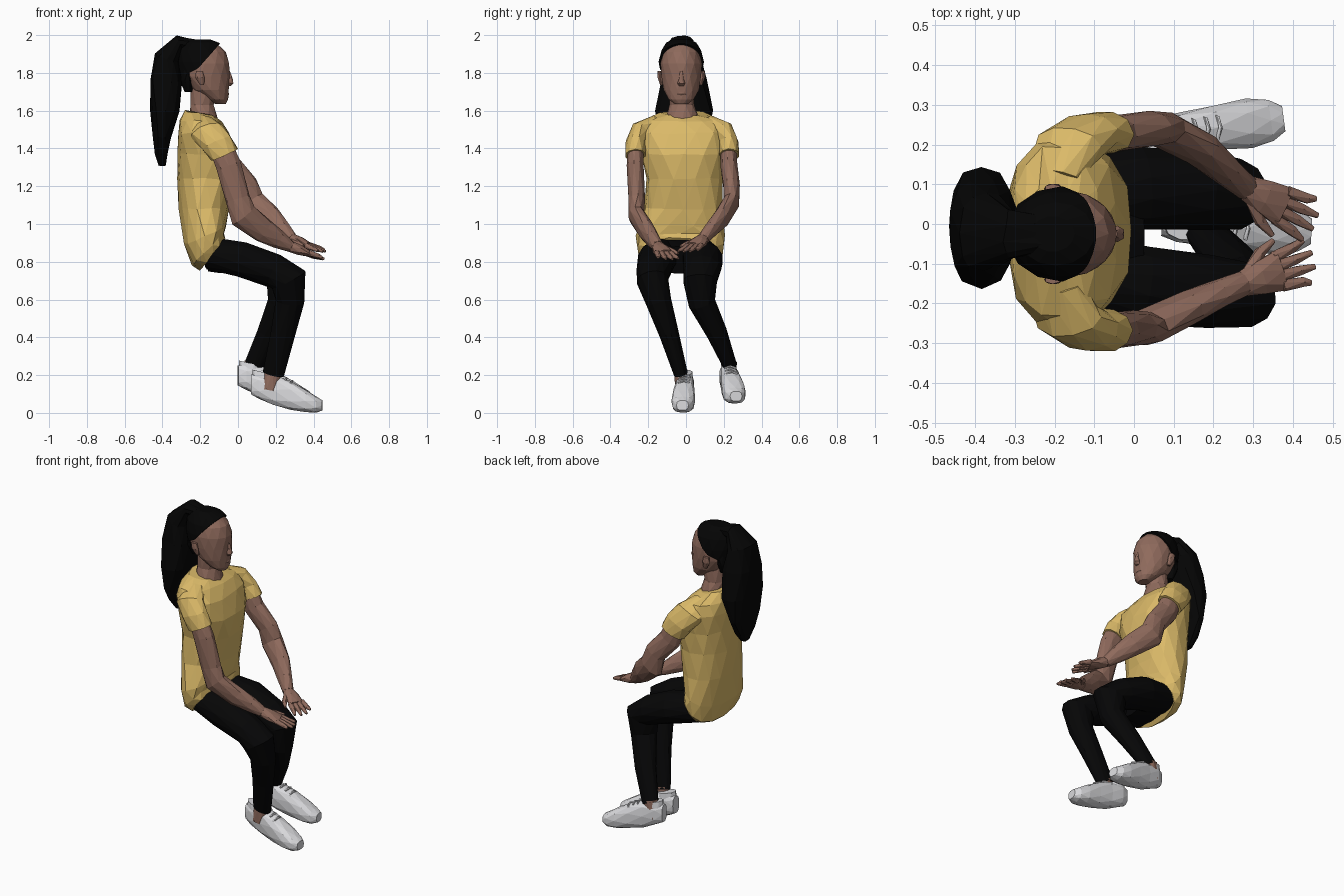
import bpy, bmesh, math, random
from mathutils import Vector as V
random.seed(4)


def mat(name, r, g, b):
    m = bpy.data.materials.new(name)
    m.diffuse_color = (r, g, b, 1)
    return m


YELLOW = mat("yellow_cloth", 0.71, 0.49, 0.14)
SKIN = mat("brown_skin", 0.275, 0.145, 0.108)
BLACK = mat("black_hair", 0.0015, 0.0015, 0.0015)
PANTS = mat("black_trousers", 0.0018, 0.0018, 0.002)
WHITE = mat("white_shoe", 0.71, 0.71, 0.73)


def loft(name, rings, m, sides=10, power=1.0, normal=None, jitter=0.0, cut=None):
    """Skin of elliptic rings (centre, half width along y, half depth[, normal])."""
    bm = bmesh.new()
    loops = []
    for i, r in enumerate(rings):
        c = V(r[0])
        if len(r) > 3:
            n = V(r[3])
        elif normal:
            n = V(normal)
        else:
            a, b = V(rings[max(i - 1, 0)][0]), V(rings[min(i + 1, len(rings) - 1)][0])
            n = b - a
        n.normalize()
        u = (V((0, 1, 0)) - n * n.y).normalized()
        v = n.cross(u)
        loop = []
        for k in range(sides):
            t = 2 * math.pi * (k + 0.5 * (i % 2)) / sides
            cs, sn = math.cos(t), math.sin(t)
            cs = math.copysign(abs(cs) ** power, cs)
            sn = math.copysign(abs(sn) ** power, sn)
            j = V([random.uniform(-jitter, jitter) for _ in range(3)])
            loop.append(bm.verts.new(c + u * cs * r[1] + v * sn * r[2] + j))
        loops.append(loop)
    # triangulated walls between staggered rings
    for i, (p, q) in enumerate(zip(loops, loops[1:])):
        for k in range(sides):
            l = (k + 1) % sides
            if i % 2 == 0:
                bm.faces.new((p[k], p[l], q[k]))
                bm.faces.new((p[l], q[l], q[k]))
            else:
                bm.faces.new((p[k], p[l], q[l]))
                bm.faces.new((p[k], q[l], q[k]))
    bm.faces.new(loops[0])
    bm.faces.new(loops[-1])
    for co, no in cut or ():
        res = bmesh.ops.bisect_plane(bm, geom=bm.verts[:] + bm.edges[:] + bm.faces[:],
                                     plane_co=co, plane_no=no, clear_inner=True)
        edges = [e for e in res["geom_cut"] if isinstance(e, bmesh.types.BMEdge)]
        bmesh.ops.holes_fill(bm, edges=edges)
    bmesh.ops.recalc_face_normals(bm, faces=bm.faces[:])
    me = bpy.data.meshes.new(name)
    bm.to_mesh(me)
    bm.free()
    me.materials.append(m)
    ob = bpy.data.objects.new(name, me)
    bpy.context.collection.objects.link(ob)
    return ob


# shirt body, from the tilted hem up to the collar
loft("shirt", [
    ((-0.135, -0.03, 0.840), 0.205, 0.108, (-0.79, 0, 0.61)),
    ((-0.158, -0.03, 0.868), 0.230, 0.122, (-0.70, 0, 0.71)),
    ((-0.172, -0.03, 0.94), 0.232, 0.122, (-0.4, 0, 0.92)),
    ((-0.180, -0.015, 1.08), 0.207, 0.130),
    ((-0.168, -0.01, 1.24), 0.203, 0.152),
    ((-0.163, -0.015, 1.37), 0.222, 0.158),
    ((-0.180, -0.02, 1.48), 0.245, 0.140),
    ((-0.200, -0.02, 1.545), 0.215, 0.112),
    ((-0.205, -0.02, 1.585), 0.115, 0.080, (0.2, 0, 1)),
], YELLOW, sides=14, power=0.85, normal=(0, 0, 1), jitter=0.005)

# neck
loft("neck", [
    ((-0.165, -0.02, 1.51), 0.110, 0.085, (0.35, 0, 1)),
    ((-0.180, -0.02, 1.575), 0.085, 0.078, (0.3, 0, 1)),
    ((-0.190, -0.022, 1.63), 0.066, 0.064),
    ((-0.180, -0.025, 1.72), 0.066, 0.070),
], SKIN, normal=(0, 0, 1))

# head and hair cap share one profile: z, centre x, half width, half depth
PROFILE = [(1.635, -0.092, 0.035, 0.028), (1.66, -0.110, 0.068, 0.058),
           (1.71, -0.145, 0.094, 0.098), (1.78, -0.170, 0.107, 0.127),
           (1.85, -0.176, 0.110, 0.132), (1.91, -0.182, 0.097, 0.118),
           (1.95, -0.192, 0.070, 0.088), (1.968, -0.20, 0.035, 0.045)]
HY = -0.025
loft("head", [((x, HY, z), w, d) for z, x, w, d in PROFILE], SKIN, 14, normal=(0, 0, 1))
loft("hair_cap", [((x - 0.005, HY, z + 0.01), w + 0.010, d + 0.010)
                  for z, x, w, d in PROFILE], BLACK, 14, normal=(0, 0, 1),
     cut=[((-0.055, 0, 1.905), (-0.46, 0, 0.89)), ((-0.21, 0, 1.825), (-0.75, 0, 0.66))])
loft("nape_hair", [((-0.262, HY, 1.70), 0.050, 0.022), ((-0.268, HY, 1.76), 0.080, 0.040),
                   ((-0.265, HY, 1.82), 0.085, 0.040)], BLACK, 10, normal=(0, 0, 1))

# nose, lips and ears
loft("nose", [((-0.050, HY, 1.81), 0.008, 0.008), ((-0.043, HY, 1.77), 0.013, 0.015),
              ((-0.042, HY, 1.745), 0.021, 0.020), ((-0.050, HY, 1.73), 0.014, 0.010)],
     SKIN, 6, normal=(0, 0, 1))
loft("lips", [((-0.060, HY, 1.70), 0.022, 0.010), ((-0.058, HY, 1.688), 0.028, 0.012),
              ((-0.066, HY, 1.674), 0.018, 0.012)], SKIN, 6, normal=(0, 0, 1))
for s, side in ((-1, "right"), (1, "left")):
    loft(side + "_ear", [((-0.190, HY + s * 0.104, 1.735), 0.008, 0.012),
                         ((-0.202, HY + s * 0.114, 1.775), 0.013, 0.025),
                         ((-0.205, HY + s * 0.116, 1.81), 0.010, 0.020)],
         SKIN, 6, normal=(0, 0, 1))

# ponytail
loft("ponytail", [
    ((-0.22, HY, 1.952), 0.045, 0.022), ((-0.31, HY, 1.962), 0.062, 0.037),
    ((-0.375, -0.02, 1.88), 0.100, 0.066), ((-0.382, -0.01, 1.76), 0.125, 0.086),
    ((-0.385, -0.008, 1.60), 0.152, 0.078), ((-0.402, -0.008, 1.46), 0.125, 0.048),
    ((-0.405, -0.008, 1.37), 0.080, 0.034), ((-0.402, -0.008, 1.31), 0.030, 0.018),
], BLACK, 12, power=0.75, jitter=0.004)


def hand(side, wrist, tip, s):
    """Flat palm, four spread fingers and a thumb; s points to the outer side."""
    w, t = V(wrist), V(tip)
    d = t - w
    across = V((0, 0, 1)).cross(d).normalized() * s
    k = w + d * 0.55
    loft(side + "_palm", [(w, 0.033, 0.030), (w + d * 0.25, 0.046, 0.030), (k, 0.052, 0.018)],
         SKIN, 8, normal=d)
    for i in range(4):
        o = across * (i - 1.5)
        reach = (0.96, 1.02, 1.0, 0.88)[i]
        loft(f"{side}_finger_{i + 1}", [
            (k + o * 0.025 - d * 0.05, 0.015, 0.016), (w + d * 0.78 + o * 0.030, 0.014, 0.013),
            (w + d * reach + o * 0.036, 0.007, 0.007)], SKIN, 6)
    loft(side + "_thumb", [(w + d * 0.12 - across * 0.02, 0.020, 0.018),
                           (w + d * 0.35 - across * 0.06, 0.015, 0.014),
                           (w + d * 0.58 - across * 0.078, 0.007, 0.007)], SKIN, 6)


# sleeves, arms and hands: elbow, mid forearm, wrist, fingertip
ARMS = {
    "right": (-1, (0.028, -0.262, 1.045), (0.135, -0.210, 0.965), (0.275, -0.15, 0.882),
              (0.45, -0.09, 0.815)),
    "left": (1, (0.070, 0.240, 1.115), (0.165, 0.190, 1.035), (0.285, 0.09, 0.92),
             (0.455, 0.005, 0.855)),
}
for side, (s, elbow, fore, wrist, tip) in ARMS.items():
    y = lambda k: -0.02 + s * k
    loft(side + "_sleeve", [
        ((-0.20, y(0.13), 1.520), 0.055, 0.075, (0.25, s * 0.9, -0.45)),
        ((-0.165, y(0.215), 1.490), 0.060, 0.090, (0.3, s * 0.55, -0.75)),
        ((-0.115, y(0.245), 1.43), 0.055, 0.085, (0.4, s * 0.15, -0.9)),
        ((-0.072, y(0.248), 1.365), 0.055, 0.078, (0.4, 0, -0.9)),
    ], YELLOW, 10, jitter=0.003)
    e = V(elbow)
    loft(side + "_arm", [
        ((-0.10, y(0.245), 1.43), 0.042, 0.062), ((-0.05, y(0.248), 1.31), 0.046, 0.068),
        (e + V((-0.03, 0, 0.09)), 0.045, 0.066), (e, 0.044, 0.076),
        (fore, 0.043, 0.066), (V(fore).lerp(V(wrist), 0.55), 0.037, 0.050),
        (wrist, 0.032, 0.032)], SKIN, 9)
    hand(side, wrist, tip, s)

# trouser legs, from hip over knee to ankle, with the seat joining them
loft("right_trouser_leg", [
    ((-0.15, -0.120, 0.845), 0.100, 0.086), ((0.02, -0.155, 0.812), 0.102, 0.096),
    ((0.19, -0.170, 0.755), 0.092, 0.088), ((0.268, -0.178, 0.705), 0.085, 0.102),
    ((0.275, -0.145, 0.59), 0.068, 0.076), ((0.238, -0.09, 0.42), 0.053, 0.067),
    ((0.187, -0.027, 0.205), 0.037, 0.057)], PANTS, 12)
loft("left_trouser_leg", [
    ((-0.15, 0.065, 0.845), 0.100, 0.086), ((0.02, 0.09, 0.812), 0.107, 0.096),
    ((0.17, 0.085, 0.755), 0.100, 0.088), ((0.245, 0.075, 0.70), 0.092, 0.100),
    ((0.232, 0.085, 0.58), 0.072, 0.076), ((0.165, 0.165, 0.42), 0.055, 0.066),
    ((0.082, 0.235, 0.245), 0.037, 0.052)], PANTS, 12)
loft("trouser_seat", [((-0.14, -0.03, 0.835), 0.175, 0.088), ((-0.08, -0.03, 0.828), 0.17, 0.092),
                      ((0.01, -0.03, 0.81), 0.11, 0.075)], PANTS, 12, power=0.8,
     normal=(0.97, 0, -0.22))

# ankles, shoes and laces: heel position, sideways drift of the toe, ankle
SHOE = [(0.0, 0.150, 0.030, 0.054), (0.04, 0.145, 0.045, 0.070), (0.12, 0.122, 0.050, 0.083),
        (0.21, 0.092, 0.058, 0.076), (0.29, 0.062, 0.063, 0.060), (0.345, 0.044, 0.054, 0.043),
        (0.377, 0.040, 0.032, 0.027)]
for side, hx, hy, hz, drift, ank in (
        ("right", 0.07, 0.00, 0.0, -0.015, (0.187, -0.027, 0.21)),
        ("left", 0.00, 0.215, 0.048, 0.040, (0.082, 0.235, 0.25))):
    a = V(ank)
    loft(side + "_ankle", [(a + V((0, 0, 0.02)), 0.034, 0.048),
                           (a + V((-0.02, 0, -0.09)), 0.034, 0.045)], SKIN, 8)
    pos = lambda x, z: V((hx + x, hy + drift * x / 0.3, hz + z))
    loft(side + "_shoe", [(pos(x, z), w, h) for x, z, w, h in SHOE], WHITE, 10,
         power=0.75, normal=(1, drift / 0.3, 0))
    heel = pos(0.055, 0)
    loft(side + "_shoe_collar", [(pos(0.070, 0.13), 0.046, 0.070),
                                 (pos(0.064, 0.215), 0.038, 0.060, (0.25, 0, 1))],
         WHITE, 10, normal=(0, 0, 1))
    for i in range(3):
        c = pos(0.15 + 0.03 * i, 0.195 - 0.015 * i)
        loft(f"{side}_lace_{i + 1}", [(c - V((0, 0.03, 0.006)), 0.006, 0.006),
                                      (c + V((0.008, 0, 0.004)), 0.006, 0.006),
                                      (c + V((0, 0.03, -0.006)), 0.006, 0.006)],
             WHITE, 5, normal=(0.3, 1, 0))
